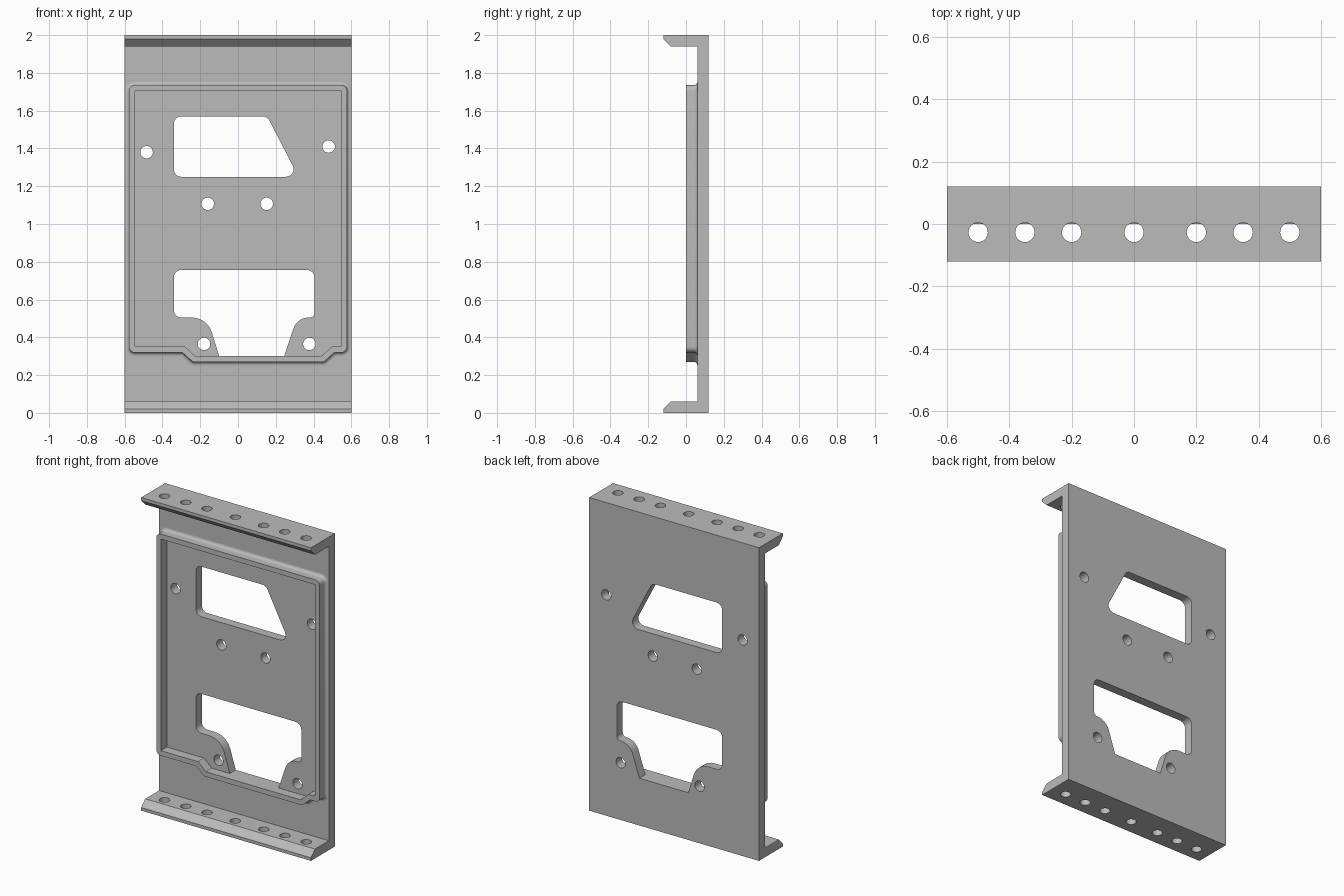
import bpy, bmesh, math
from mathutils import Vector

cube = bpy.data.objects.get("Cube")
if cube:
    bpy.data.objects.remove(cube, do_unlink=True)

steel = bpy.data.materials.new("grey steel")
steel.use_nodes = True
colour = (0.5, 0.5, 0.5, 1)
steel.diffuse_color = colour
steel.node_tree.nodes["Principled BSDF"].inputs["Base Color"].default_value = colour


def offset(corners, d):
    """Move every edge of a counter-clockwise outline outwards by d."""
    pts = [Vector(c[:2]) for c in corners]
    result = []
    for i, p in enumerate(pts):
        a = (p - pts[i - 1]).normalized()
        b = (pts[(i + 1) % len(pts)] - p).normalized()
        na, nb = Vector((a.y, -a.x)), Vector((b.y, -b.x))
        result.append(p + (na + nb) * d / (1 + na.dot(nb)))
    return result


def rounded(corners, radii, steps=6):
    """Replace each corner by an arc with the given radius."""
    out = []
    for i, (p, r) in enumerate(zip(corners, radii)):
        p = Vector(p)
        u = (Vector(corners[i - 1]) - p).normalized()
        v = (Vector(corners[(i + 1) % len(corners)]) - p).normalized()
        half = u.angle(v) / 2
        centre = p + (u + v).normalized() * r / math.sin(half)
        start = p + u * r / math.tan(half) - centre
        end = p + v * r / math.tan(half) - centre
        turn = start.angle_signed(end)
        for k in range(steps + 1):
            t = -turn * k / steps
            out.append(centre + Vector((start.x * math.cos(t) - start.y * math.sin(t),
                                        start.x * math.sin(t) + start.y * math.cos(t))))
    return out


def loft(name, loops, closed=False):
    """Skin equal-length loops of 3D points, capped or joined into a ring."""
    bm = bmesh.new()
    rows = [[bm.verts.new(p) for p in loop] for loop in loops]
    pairs = list(zip(rows, rows[1:] + rows[:1])) if closed else list(zip(rows, rows[1:]))
    for a, b in pairs:
        n = len(a)
        for i in range(n):
            bm.faces.new((a[i], a[(i + 1) % n], b[(i + 1) % n], b[i]))
    if not closed:
        bm.faces.new(rows[0])
        bm.faces.new(rows[-1])
    bmesh.ops.recalc_face_normals(bm, faces=bm.faces)
    mesh = bpy.data.meshes.new(name)
    bm.to_mesh(mesh)
    bm.free()
    mesh.materials.append(steel)
    obj = bpy.data.objects.new(name, mesh)
    bpy.context.collection.objects.link(obj)
    return obj


def at_y(points, y):
    return [(p[0], y, p[1]) for p in points]


def circle(x, y, r, n=32):
    return [(x + r * math.cos(math.tau * i / n), y + r * math.sin(math.tau * i / n))
            for i in range(n)]


# Channel: back plate with a chamfered flange at each end
half = [(0.06, 0.06), (-0.08, 0.06), (-0.12, 0.02), (-0.12, 0), (0.12, 0)]
section = half + [(y, 2 - z) for y, z in reversed(half)]
channel = loft("channel", [[(x, y, z) for y, z in section] for x in (-0.6, 0.6)])

# Cutters: two windows, plate holes and flange holes
upper = [(-0.34, 1.25), (0.32, 1.25), (0.155, 1.57), (-0.34, 1.57)]
lower = [(-0.1, 0.302), (0.245, 0.302), (0.313, 0.505), (0.405, 0.505),
         (0.405, 0.757), (-0.34, 0.757), (-0.34, 0.505), (-0.163, 0.505)]
cutters = []
for name, shape in (("upper_window", rounded(upper, [0.04] * 4)),
                    ("lower_window", rounded(lower, [0.001, 0.001, 0.085, 0.025,
                                                     0.04, 0.04, 0.04, 0.11]))):
    cutters.append(loft(name + "_cutter", [at_y(shape, 0.03), at_y(shape, 0.2)]))

for x, z in ((-0.484, 1.38), (0.48, 1.41), (-0.16, 1.107), (0.152, 1.107),
             (-0.18, 0.365), (0.378, 0.365)):
    ring = circle(x, z, 0.033)
    cutters.append(loft("plate_hole_cutter", [at_y(ring, 0.03), at_y(ring, 0.2)]))

for x in (-0.5, -0.35, -0.2, 0, 0.2, 0.35, 0.5):
    ring = circle(x, -0.027, 0.031)
    cutters.append(loft("flange_hole_cutter", [[(a, b, z) for a, b in ring] for z in (-0.1, 2.1)]))

for cutter in cutters:
    cutter.hide_render = True
    mod = channel.modifiers.new("cut", 'BOOLEAN')
    mod.operation, mod.solver, mod.object = 'DIFFERENCE', 'EXACT', cutter
bpy.context.view_layer.objects.active = channel
for mod in list(channel.modifiers):
    bpy.ops.object.modifier_apply(modifier=mod.name)
for cutter in cutters:
    bpy.data.objects.remove(cutter, do_unlink=True)

# Raised rim: thin wall with a stepped lower edge and a fillet at its base
wall = [(-0.577, 0.32), (-0.295, 0.32), (-0.24, 0.27), (0.455, 0.27), (0.51, 0.32),
        (0.577, 0.32), (0.577, 1.735), (-0.577, 1.735)]
radii = [0.03, 0.02, 0.02, 0.02, 0.02, 0.03, 0.03, 0.03]
inner = rounded(offset(wall, -0.032), [0.001] * 8)
outer = rounded(wall, radii)
loops = [at_y(inner, 0.06), at_y(inner, 0), at_y(outer, 0)]
fillet = 0.018
for k in range(6):
    a = math.pi / 2 * k / 5
    d = fillet * (1 - math.cos(a))
    grown = [r + (d if i in (0, 2, 3, 5, 6, 7) else -d) for i, r in enumerate(radii)]
    loops.append(at_y(rounded(offset(wall, d), grown), 0.06 - fillet * (1 - math.sin(a))))
rim = loft("raised_rim", loops, closed=True)

# Smooth curved walls, keep edges sharp
for obj in (channel, rim):
    bpy.ops.object.select_all(action='DESELECT')
    obj.select_set(True)
    bpy.context.view_layer.objects.active = obj
    bpy.ops.object.shade_smooth_by_angle(angle=math.radians(30))
